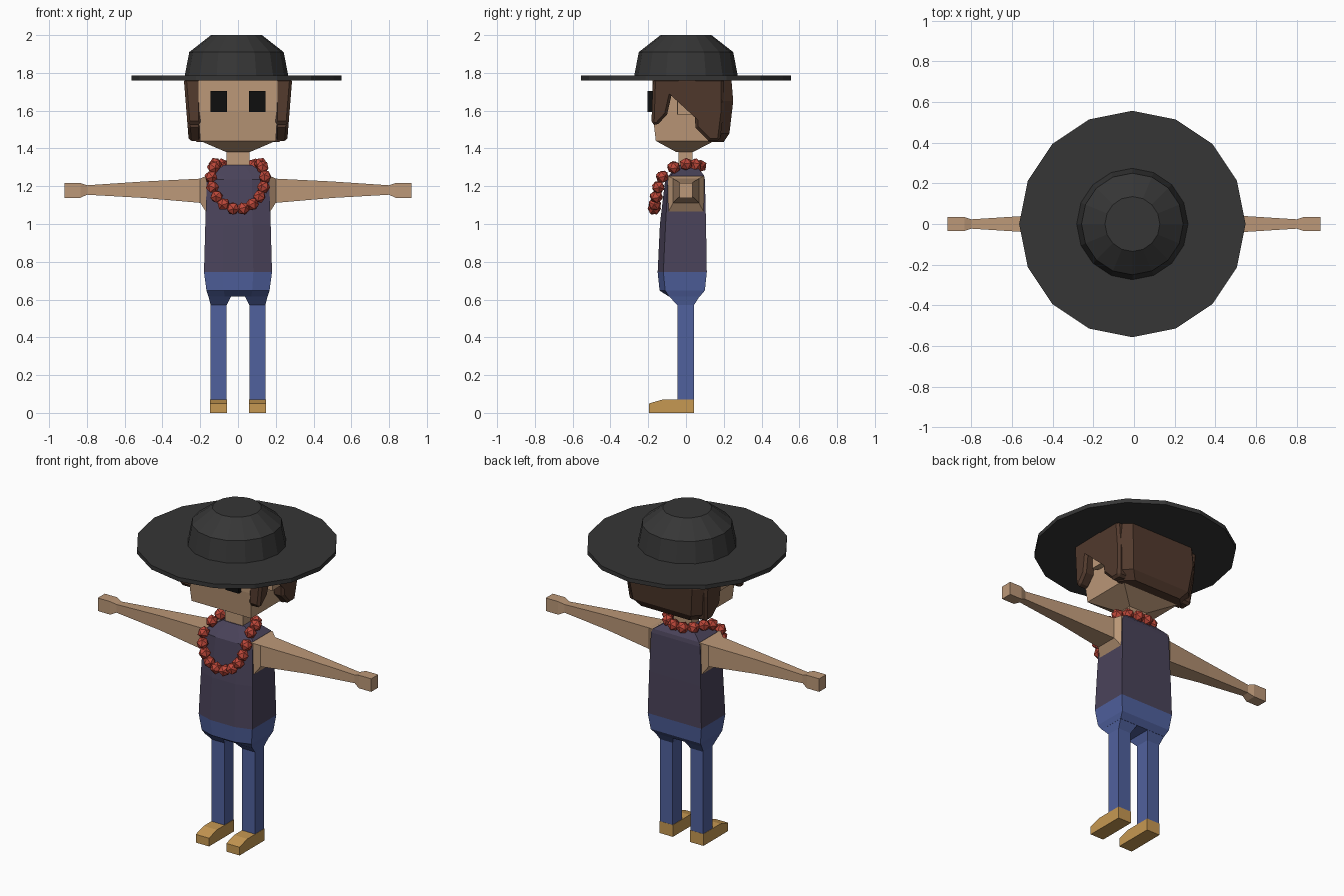
import bpy, bmesh, math, random
from mathutils import Vector, Euler, Matrix

if "Cube" in bpy.data.objects:
    bpy.data.objects.remove(bpy.data.objects["Cube"])

random.seed(4)


def material(name, r, g, b):
    lin = [(c / 255 / 12.92 if c < 11 else ((c / 255 + 0.055) / 1.055) ** 2.4) for c in (r, g, b)]
    m = bpy.data.materials.new(name)
    m.diffuse_color = (*lin, 1)
    m.use_nodes = True
    m.node_tree.nodes["Principled BSDF"].inputs["Base Color"].default_value = m.diffuse_color
    return m


SKIN = material("skin", 188, 152, 120)
SHIRT = material("dark_purple", 74, 67, 90)
JEANS = material("denim_blue", 80, 97, 158)
SHOE = material("tan_leather", 198, 152, 82)
HAIR = material("brown_hair", 82, 58, 45)
HAT = material("charcoal", 54, 54, 54)
EYE = material("black", 14, 14, 14)
BEAD = material("coral_red", 190, 72, 58)


def finish(name, bm, mat):
    bmesh.ops.recalc_face_normals(bm, faces=bm.faces)
    me = bpy.data.meshes.new(name)
    bm.to_mesh(me)
    bm.free()
    me.materials.append(mat)
    ob = bpy.data.objects.new(name, me)
    bpy.context.collection.objects.link(ob)
    return ob


def loft(name, rings, mat):
    """Skin a stack of equal-length point rings and cap both ends."""
    bm = bmesh.new()
    rows = [[bm.verts.new(p) for p in ring] for ring in rings]
    n = len(rows[0])
    for a, b in zip(rows, rows[1:]):
        for i in range(n):
            j = (i + 1) % n
            bm.faces.new((a[i], a[j], b[j], b[i]))
    bm.faces.new(rows[0][::-1])
    bm.faces.new(rows[-1])
    return finish(name, bm, mat)


def rect(x0, x1, y0, y1, z):
    return [(x0, y0, z), (x1, y0, z), (x1, y1, z), (x0, y1, z)]


def rect_x(x, hy, z0, z1):
    return [(x, -hy, z0), (x, hy, z0), (x, hy, z1), (x, -hy, z1)]


def body(w, front, back, z, bulge=0.03):
    """Body section: flat back and sides, slightly bulging front."""
    return [(-w, front + bulge, z), (-w * 0.45, front, z), (w * 0.45, front, z),
            (w, front + bulge, z), (w, back, z), (-w, back, z)]


def circle(r, z, n=16, cx=-0.008):
    return [(cx + r * math.cos(2 * math.pi * i / n), r * math.sin(2 * math.pi * i / n), z)
            for i in range(n)]


# Hat
loft("hat_brim", [circle(0.557, 1.76), circle(0.557, 1.785)], HAT)
loft("hat_crown", [circle(0.275, 1.78), circle(0.25, 1.91), circle(0.135, 2.0)], HAT)

# Head and neck
loft("head", [rect(-0.06, 0.06, -0.05, 0.035, 1.38), rect(-0.2, 0.2, -0.16, 0.15, 1.44),
              rect(-0.21, 0.21, -0.178, 0.2, 1.6), rect(-0.21, 0.21, -0.178, 0.2, 1.77)], SKIN)
loft("neck", [rect(-0.06, 0.06, -0.04, 0.035, 1.28), rect(-0.06, 0.06, -0.04, 0.035, 1.39)], SKIN)


# Back of the hair, with chamfered rear corners
def hair_ring(w, y0, y1, z):
    c = 0.06
    return [(-w, y0, z), (w, y0, z), (w, y1 - c, z), (w - c, y1, z), (c - w, y1, z), (-w, y1 - c, z)]


loft("hair_back", [hair_ring(0.22, 0.12, 0.2, 1.435), hair_ring(0.255, 0.1, 0.23, 1.48),
                   hair_ring(0.275, 0.1, 0.25, 1.65), hair_ring(0.27, 0.1, 0.24, 1.77)], HAIR)

# Side hair outline (y, z) wrapping around the ear
SIDE_HAIR = [(-0.175, 1.77), (-0.183, 1.53), (-0.155, 1.52), (-0.1, 1.58), (-0.075, 1.69),
             (-0.055, 1.735), (0.04, 1.745), (0.06, 1.68), (0.045, 1.62), (0.05, 1.51),
             (0.12, 1.44), (0.18, 1.44), (0.2, 1.6), (0.2, 1.77)]

for s, side in ((1, "left"), (-1, "right")):
    hair = loft("hair_" + side, [[(s * 0.195, y, z) for y, z in SIDE_HAIR],
                                 [(s * (0.287 - 0.08 * (1.77 - z)), y, z) for y, z in SIDE_HAIR]], HAIR)
    bev = hair.modifiers.new("bevel", "BEVEL")
    bev.width = 0.014
    bev.segments = 1
    bev.limit_method = "ANGLE"
    bev.angle_limit = math.radians(60)

    # Ear and eye
    loft("ear_" + side, [rect_x(s * 0.2, 0.04, 1.6, 1.68),
                         rect_x(s * 0.235, 0.047, 1.58, 1.705),
                         rect_x(s * 0.262, 0.045, 1.58, 1.7)], SKIN)
    ex = sorted((s * 0.057, s * 0.146))
    loft("eye_" + side, [rect(*ex, -0.203, -0.17, 1.592), rect(*ex, -0.203, -0.17, 1.705)], EYE)

    # Arm with flared shoulder, wrist and hand
    loft("arm_" + side, [rect_x(s * x, hy, z0, z1) for x, hy, z0, z1 in (
        (0.15, 0.095, 1.062, 1.255), (0.168, 0.095, 1.062, 1.255), (0.2, 0.068, 1.112, 1.24),
        (0.5, 0.042, 1.138, 1.225), (0.8, 0.023, 1.155, 1.205),
        (0.835, 0.034, 1.138, 1.217), (0.918, 0.034, 1.138, 1.217))], SKIN)

    # Leg, flaring into the hip
    lx = sorted((s * 0.06, s * 0.145))
    hx = sorted((s * 0.037, s * 0.156))
    loft("leg_" + side, [rect(*lx, -0.045, 0.042, 0.06), rect(*lx, -0.045, 0.042, 0.57),
                         rect(*hx, -0.09, 0.072, 0.617)], JEANS)

    # Shoe: side profile extruded across its width
    shoe = [(-0.195, 0), (0.043, 0), (0.043, 0.072), (-0.12, 0.072), (-0.195, 0.05)]
    loft("shoe_" + side, [[(s * x, y, z) for y, z in shoe] for x in (0.058, 0.147)], SHOE)

# Torso and hips
loft("torso", [body(0.18, -0.15, 0.11, 0.745), body(0.173, -0.138, 0.106, 1.0),
               body(0.165, -0.11, 0.1, 1.235, 0.015), body(0.155, -0.09, 0.095, 1.258, 0.012),
               body(0.075, -0.045, 0.05, 1.312, 0.005)], SHIRT)
loft("hips", [body(0.156, -0.09, 0.072, 0.615, 0.0), body(0.167, -0.14, 0.1, 0.648),
              body(0.18, -0.15, 0.11, 0.745)], JEANS)

# Bead necklace: half a loop of positions, mirrored
LOOP = [(0.027, -0.168, 1.082), (0.076, -0.165, 1.105), (0.113, -0.157, 1.145),
        (0.135, -0.147, 1.195), (0.143, -0.125, 1.25), (0.13, -0.065, 1.3),
        (0.12, 0.0, 1.317), (0.085, 0.05, 1.312), (0.03, 0.075, 1.308)]
bm = bmesh.new()
for s in (1, -1):
    for x, y, z in LOOP:
        turn = Euler([random.uniform(0, 3) for _ in range(3)]).to_matrix().to_4x4()
        bmesh.ops.create_icosphere(bm, subdivisions=1, radius=0.036,
                                   matrix=Matrix.Translation(Vector((s * x, y, z))) @ turn)
finish("bead_necklace", bm, BEAD)
